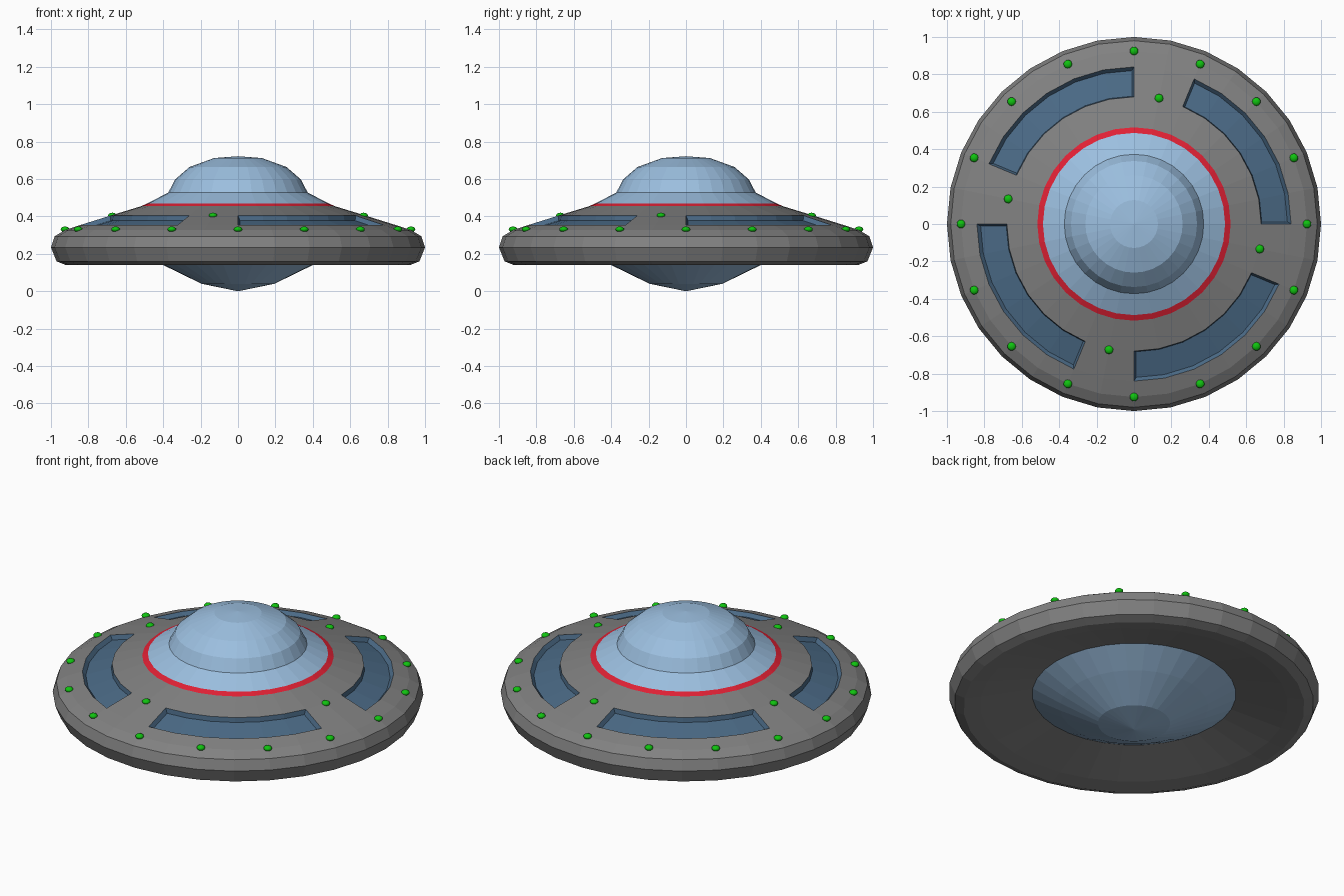
import bpy, bmesh, math

if "Cube" in bpy.data.objects:
    bpy.data.objects.remove(bpy.data.objects["Cube"])

SIDES = 32


def material(name, rgb):
    m = bpy.data.materials.new(name)
    m.diffuse_color = (*rgb, 1)
    m.use_nodes = True
    m.node_tree.nodes["Principled BSDF"].inputs["Base Color"].default_value = m.diffuse_color
    return m


GREY = material("hull grey", (0.22, 0.22, 0.22))
GLASS = material("light blue glass", (0.33, 0.52, 0.74))
WINDOW = material("dark blue window", (0.07, 0.145, 0.24))
RED = material("red trim", (0.75, 0.015, 0.035))
GREEN = material("green lamp", (0.005, 0.55, 0.005))


def lathe(profile):
    """Revolve (radius, z) points about z; radius 0 gives a pole."""
    bm = bmesh.new()
    rings = []
    for r, z in profile:
        n = SIDES if r > 0 else 1
        ring = [bm.verts.new((r * math.cos(2 * math.pi * i / SIDES),
                              r * math.sin(2 * math.pi * i / SIDES), z)) for i in range(n)]
        rings.append(ring * SIDES if n == 1 else ring)
    for a, b in zip(rings, rings[1:]):
        for i in range(SIDES):
            j = (i + 1) % SIDES
            bm.faces.new(list(dict.fromkeys((a[i], a[j], b[j], b[i]))))
    bm.normal_update()
    return bm


def finish(bm, name, mats):
    me = bpy.data.meshes.new(name)
    bm.to_mesh(me)
    bm.free()
    for m in mats:
        me.materials.append(m)
    ob = bpy.data.objects.new(name, me)
    bpy.context.collection.objects.link(ob)
    return ob


# Saucer hull, from the underside opening round the rim up to the dome
hull = lathe([(0.55, 0.222), (0.83, 0.155), (0.92, 0.14), (0.97, 0.16), (1.0, 0.235),
              (0.98, 0.294), (0.925, 0.327), (0.84, 0.355), (0.68, 0.405),
              (0.517, 0.455), (0.487, 0.469)])

# Red trim ring and four recessed window arcs (six segments in every eight)
windows = [[], [], [], []]
for f in hull.faces:
    c = f.calc_center_median()
    r = math.hypot(c.x, c.y)
    if r < 0.52 and c.z > 0.4:
        f.material_index = 2
    elif 0.70 < r < 0.82 and c.z > 0.3:
        seg = int((math.atan2(c.y, c.x) % (2 * math.pi)) / (2 * math.pi / SIDES))
        if seg % 8 < 6:
            windows[seg // 8].append(f)
for faces in windows:
    walls = bmesh.ops.inset_region(hull, faces=faces, thickness=0.012, depth=-0.025,
                                   use_even_offset=True)["faces"]
    for f in faces + walls:
        f.material_index = 1
finish(hull, "saucer_hull", [GREY, WINDOW, RED])

# Glass dome with flared skirt
finish(lathe([(0.487, 0.469), (0.373, 0.527), (0.337, 0.597), (0.26, 0.664),
              (0.128, 0.712), (0, 0.722)]), "glass_dome", [GLASS])

# Glass belly
finish(lathe([(0, 0.0), (0.195, 0.04), (0.40, 0.14), (0.55, 0.222)]), "glass_belly", [GLASS])


def lamp(name, radius, z, degrees):
    bm = bmesh.new()
    bmesh.ops.create_uvsphere(bm, u_segments=12, v_segments=8, radius=0.023)
    bmesh.ops.scale(bm, vec=(1, 1, 0.65), verts=bm.verts)
    for f in bm.faces:
        f.smooth = True
    a = math.radians(degrees)
    finish(bm, name, [GREEN]).location = (radius * math.cos(a), radius * math.sin(a), z)


# Rim lamps, and one lamp in each gap between windows
for i in range(16):
    lamp(f"rim_lamp_{i + 1}", 0.925, 0.331, i * 22.5)
for i in range(4):
    lamp(f"gap_lamp_{i + 1}", 0.685, 0.405, 78.75 + i * 90)
